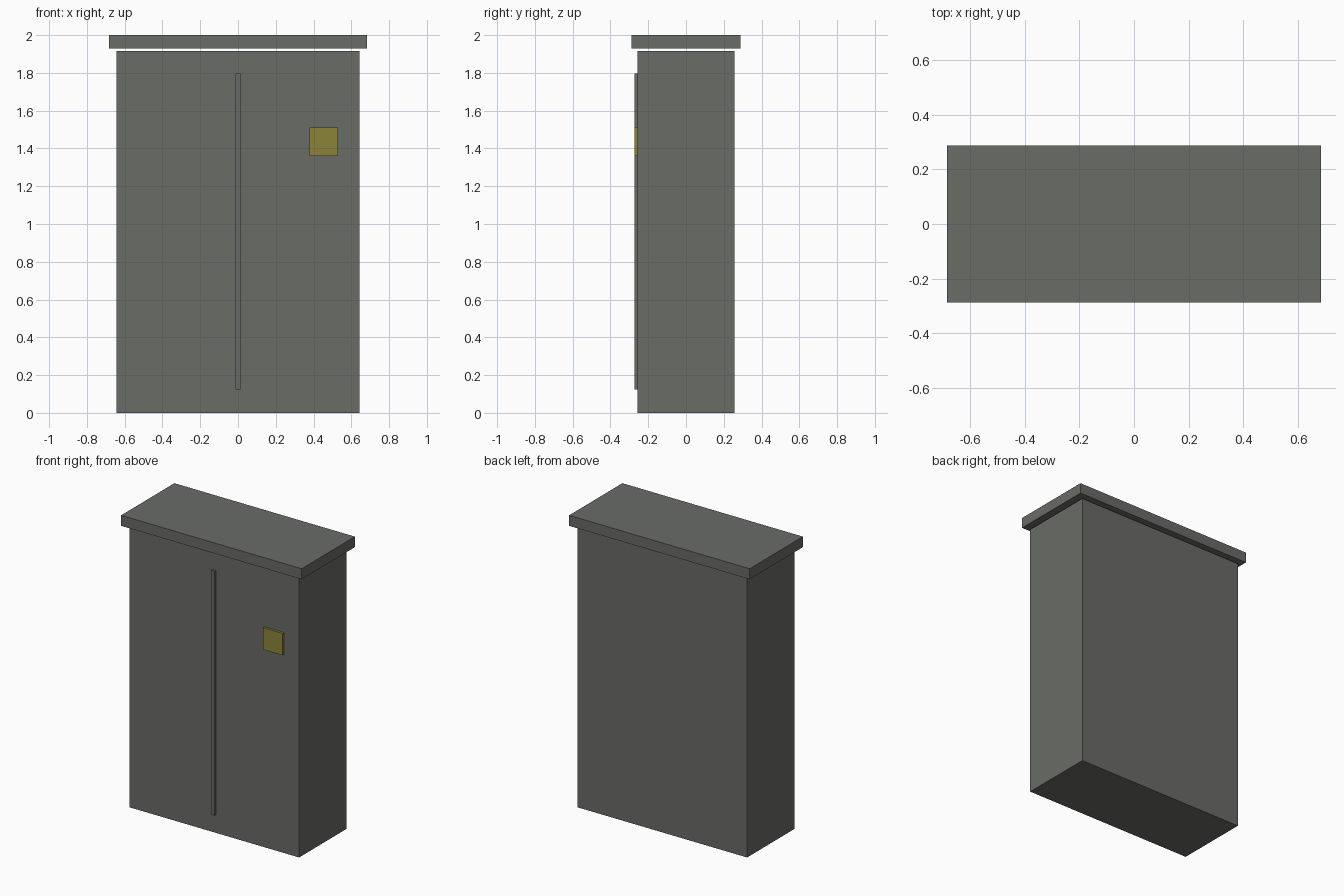
import bpy

if "Cube" in bpy.data.objects:
    bpy.data.objects.remove(bpy.data.objects["Cube"])


def material(name, rgb):
    m = bpy.data.materials.new(name)
    m.diffuse_color = (*rgb, 1.0)
    m.use_nodes = True
    m.node_tree.nodes["Principled BSDF"].inputs["Base Color"].default_value = m.diffuse_color
    return m


def box(name, x, y, z, mat):
    """Axis-aligned box from (min, max) ranges."""
    bpy.ops.mesh.primitive_cube_add(size=1)
    ob = bpy.context.object
    ob.name = name
    ranges = (x, y, z)
    for v in ob.data.vertices:
        v.co = [(a + b) / 2 + c * (b - a) for c, (a, b) in zip(v.co, ranges)]
    ob.data.materials.append(mat)
    return ob


grey = material("cabinet grey", (0.143, 0.149, 0.137))
yellow = material("warning yellow", (0.262, 0.231, 0.040))

# Main cabinet and overhanging lid, separated by a narrow gap
box("cabinet_body", (-0.643, 0.643), (-0.257, 0.257), (0, 1.917), grey)
box("lid", (-0.684, 0.684), (-0.288, 0.288), (1.928, 2.0), grey)

# Vertical strip covering the door seam
box("door_seam", (-0.014, 0.014), (-0.273, -0.257), (0.125, 1.797), grey)

# Small warning plate on the right door
box("warning_plate", (0.379, 0.529), (-0.273, -0.257), (1.36, 1.51), yellow)
